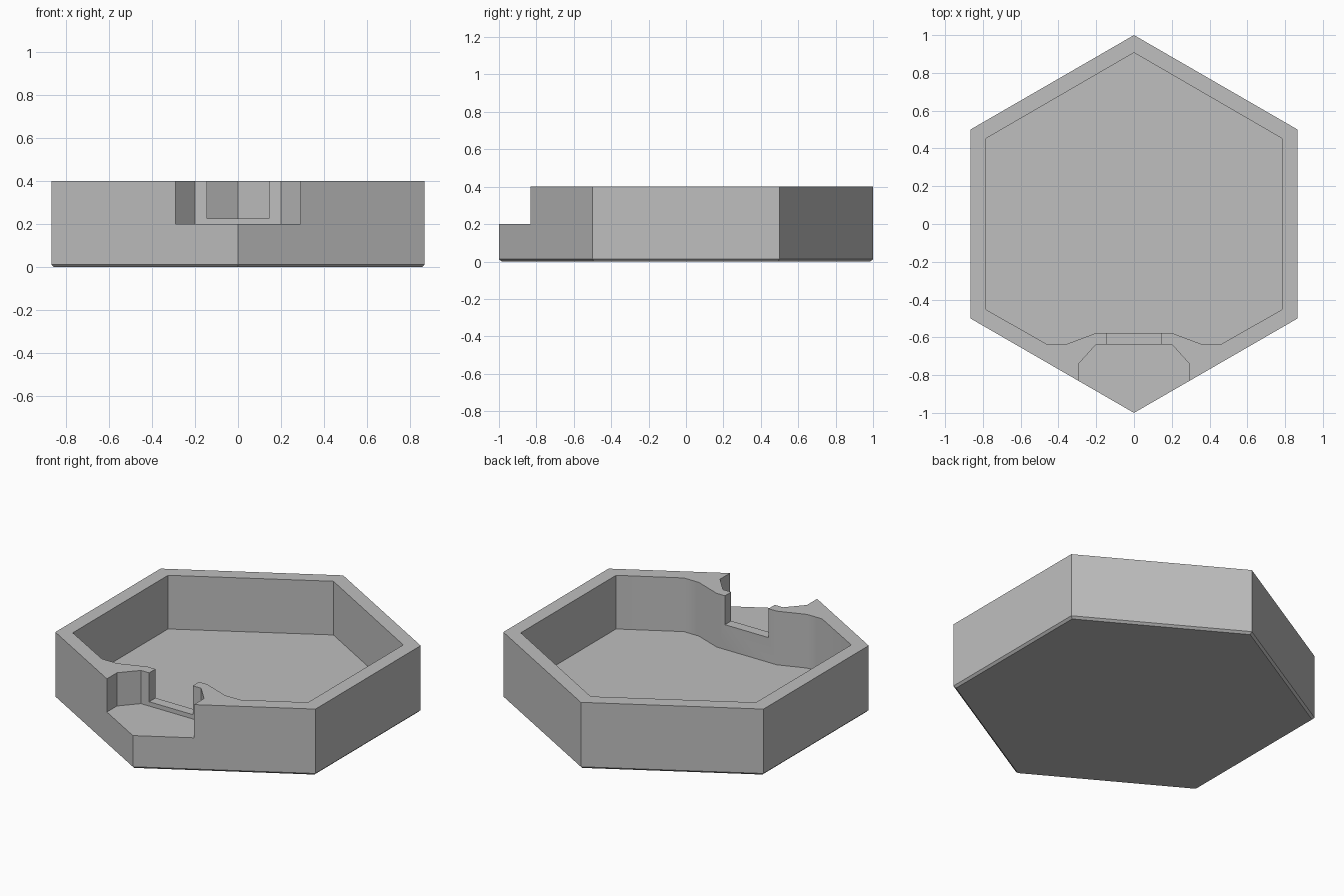
import bpy, bmesh, math

if "Cube" in bpy.data.objects:
    bpy.data.objects.remove(bpy.data.objects["Cube"])

HEIGHT, FLOOR, CHAMFER = 0.4, 0.077, 0.0125

grey = bpy.data.materials.new("plain grey")
grey.diffuse_color = (0.52, 0.52, 0.52, 1)
grey.use_nodes = True
grey.node_tree.nodes["Principled BSDF"].inputs["Base Color"].default_value = grey.diffuse_color


def hexagon(radius):
    return [(radius * math.cos(math.radians(a)), radius * math.sin(math.radians(a)))
            for a in range(30, 390, 60)]


def mirrored(right):
    """Closed outline from its right half, listed counter-clockwise from front to back."""
    return right + [(-x, y) for x, y in reversed(right) if abs(x) > 1e-6]


def loft(name, layers):
    """Solid through stacked outlines: [(outline, z), ...]."""
    bm = bmesh.new()
    rings = [[bm.verts.new((x, y, z)) for x, y in pts] for pts, z in layers]
    n = len(rings[0])
    for low, high in zip(rings, rings[1:]):
        for i in range(n):
            j = (i + 1) % n
            bm.faces.new((low[i], low[j], high[j], high[i]))
    bm.faces.new(list(reversed(rings[0])))
    bm.faces.new(rings[-1])
    bmesh.ops.recalc_face_normals(bm, faces=bm.faces)
    mesh = bpy.data.meshes.new(name)
    bm.to_mesh(mesh)
    bm.free()
    obj = bpy.data.objects.new(name, mesh)
    bpy.context.collection.objects.link(obj)
    mesh.materials.append(grey)
    return obj


def cut(body, cutter):
    bpy.context.view_layer.objects.active = body
    mod = body.modifiers.new("cut", "BOOLEAN")
    mod.operation, mod.solver, mod.object = "DIFFERENCE", "EXACT", cutter
    bpy.ops.object.modifier_apply(modifier=mod.name)
    bpy.data.objects.remove(cutter)


# Hexagonal body with a chamfered bottom edge
tray = loft("hexagonal_tray", [
    (hexagon(1 - CHAMFER / math.cos(math.radians(30))), 0),
    (hexagon(1), CHAMFER),
    (hexagon(1), HEIGHT)])

# Inner cavity, with its front corner pushed back behind the notch
cavity = mirrored([(0.2, -0.577), (0.36, -0.637), (0.46, -0.637),
                   (0.783, -0.453), (0.783, 0.453), (0, 0.907)])
cut(tray, loft("cavity_cutter", [(cavity, FLOOR), (cavity, 0.6)]))

# Front corner notch with angled sides
notch = mirrored([(0.29, -1.1), (0.29, -0.737), (0.2, -0.637)])
cut(tray, loft("notch_cutter", [(notch, 0.2), (notch, 0.6)]))

# Slot through the thin wall between notch and cavity
slot = mirrored([(0.145, -0.68), (0.145, -0.53)])
cut(tray, loft("slot_cutter", [(slot, 0.226), (slot, 0.6)]))

# Smooth only the gentle bends of the inner wall
bpy.ops.object.select_all(action="DESELECT")
tray.select_set(True)
bpy.context.view_layer.objects.active = tray
bpy.ops.object.shade_smooth_by_angle(angle=math.radians(35))
